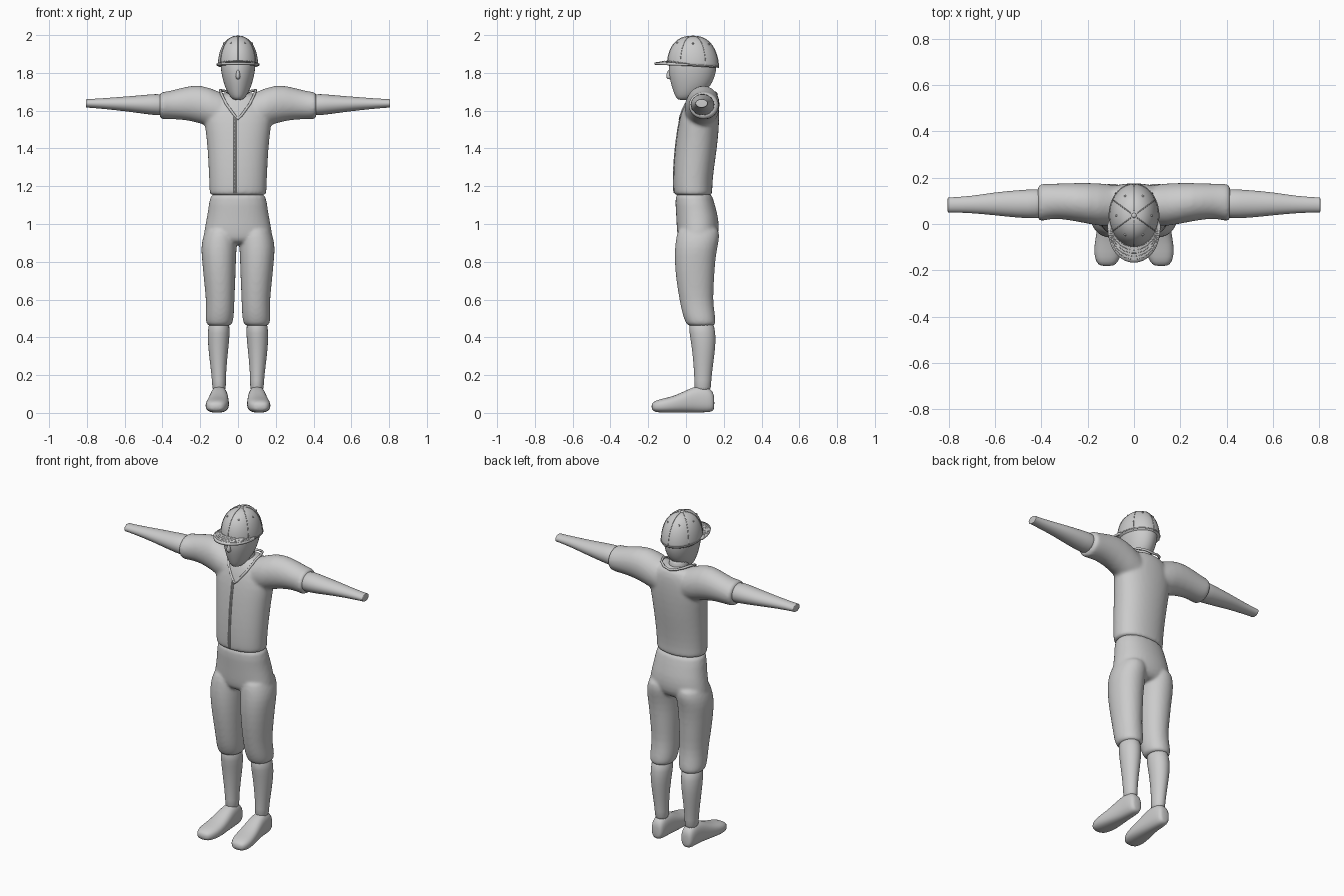
import bpy, bmesh, math
from mathutils import Vector
from mathutils.bvhtree import BVHTree

if "Cube" in bpy.data.objects:
    bpy.data.objects.remove(bpy.data.objects["Cube"])

grey = bpy.data.materials.new("light_grey")
grey.use_nodes = True
grey.diffuse_color = (0.6, 0.6, 0.6, 1)
grey.node_tree.nodes["Principled BSDF"].inputs["Base Color"].default_value = (0.6, 0.6, 0.6, 1)


def add_loft(bm, axis, rings, side=1, power=1.0, n=20):
    """Skin rounded sections; each ring is (position, u0, u1, v0, v1)."""
    u, v = [i for i in range(3) if i != axis]
    loops = []
    for pos, u0, u1, v0, v1 in rings:
        loop = []
        for k in range(n):
            a = math.tau * k / n
            c, s = math.cos(a), math.sin(a)
            p = Vector()
            p[axis] = pos
            p[u] = (u0 + u1) / 2 + (u1 - u0) / 2 * math.copysign(abs(c) ** power, c)
            p[v] = (v0 + v1) / 2 + (v1 - v0) / 2 * math.copysign(abs(s) ** power, s)
            p.x *= side
            loop.append(bm.verts.new(p))
        loops.append(loop)
    for a, b in zip(loops, loops[1:]):
        for k in range(n):
            bm.faces.new((a[k], a[(k + 1) % n], b[(k + 1) % n], b[k]))
    bm.faces.new(loops[0])
    bm.faces.new(loops[-1])


def finish(bm, name, subdiv=1, voxel=0):
    bmesh.ops.recalc_face_normals(bm, faces=bm.faces)
    for f in bm.faces:
        f.smooth = True
    mesh = bpy.data.meshes.new(name)
    bm.to_mesh(mesh)
    bm.free()
    mesh.materials.append(grey)
    ob = bpy.data.objects.new(name, mesh)
    bpy.context.collection.objects.link(ob)
    if subdiv:
        ob.modifiers.new("Subdivision", "SUBSURF").levels = subdiv
        ob.modifiers[-1].render_levels = subdiv
    if voxel:
        m = ob.modifiers.new("Union", "REMESH")
        m.mode, m.voxel_size, m.use_smooth_shade = "VOXEL", voxel, True
        m = ob.modifiers.new("Soften", "SMOOTH")
        m.factor, m.iterations = 0.5, 8
    return ob


def tube(name, points, radius, closed=False):
    cu = bpy.data.curves.new(name, "CURVE")
    cu.dimensions, cu.bevel_depth, cu.bevel_resolution = "3D", radius, 1
    cu.use_fill_caps = True
    sp = cu.splines.new("POLY")
    sp.points.add(len(points) - 1)
    for q, p in zip(sp.points, points):
        q.co = (*p, 1)
    sp.use_cyclic_u = closed
    cu.materials.append(grey)
    ob = bpy.data.objects.new(name, cu)
    bpy.context.collection.objects.link(ob)
    return ob


def sym(rows):
    """Sections centred on x = 0 from (z, half width, front, back)."""
    return [(z, -w, w, f, b) for z, w, f, b in rows]


# Shirt: torso fused with short sleeves
bm = bmesh.new()
add_loft(bm, 2, sym([(1.15, .145, -.055, .135), (1.155, .153, -.066, .142), (1.2, .153, -.069, .139),
                     (1.3, .158, -.067, .15), (1.4, .163, -.059, .165), (1.5, .174, -.046, .175),
                     (1.58, .185, -.03, .178), (1.65, .15, -.005, .175), (1.7, .09, .03, .155)]), power=.9)
sleeve = [(0, .03, .15, 1.5, 1.665), (.1, -.02, .175, 1.49, 1.7), (.2, 0, .18, 1.535, 1.745),
          (.3, .02, .177, 1.553, 1.722), (.36, .022, .175, 1.553, 1.705), (.4, .01, .175, 1.553, 1.7),
          (.413, .012, .17, 1.557, 1.697), (.416, .03, .155, 1.575, 1.68)]
for s in (1, -1):
    add_loft(bm, 0, sleeve, s)
shirt = finish(bm, "shirt", 1, .009)

# Trousers: hips fused with knee-length legs
bm = bmesh.new()
add_loft(bm, 2, sym([(1.19, .148, -.06, .135), (1.1, .156, -.057, .153), (1.04, .166, -.053, .172),
                     (.97, .18, -.05, .178), (.92, .187, -.045, .165), (.89, .15, -.02, .13)]), power=.9)
leg = [(1.0, .015, .165, -.04, .175), (.93, .004, .187, -.053, .18), (.88, .006, .197, -.06, .168),
       (.8, .01, .191, -.062, .155), (.7, .013, .181, -.053, .15), (.6, .018, .17, -.036, .143),
       (.53, .02, .171, -.022, .153), (.49, .024, .172, -.008, .158), (.465, .032, .166, .004, .156),
       (.46, .05, .15, .02, .14)]
for s in (1, -1):
    add_loft(bm, 2, leg, s, .95)
finish(bm, "trousers", 1, .008)

# Forearms, socks and shoes
forearm = [(.38, .03, .15, 1.575, 1.68), (.42, .022, .152, 1.573, 1.692), (.5, .026, .147, 1.583, 1.683),
           (.6, .037, .138, 1.597, 1.675), (.7, .047, .121, 1.608, 1.667), (.795, .05, .115, 1.616, 1.661),
           (.804, .05, .115, 1.616, 1.661), (.805, .05, .115, 1.616, 1.661)]
sock = [(.5, .045, .155, .01, .145), (.42, .042, .162, .018, .158), (.35, .05, .159, .03, .157),
        (.25, .06, .147, .04, .143), (.17, .065, .137, .045, .133), (.1, .062, .137, .042, .133)]
shoe = [(.15, .08, .12, .025, .08), (.143, .065, .135, .008, .115), (.115, .058, .143, .002, .138),
        (.06, .054, .146, .002, .145), (.01, .05, .154, .002, .125), (-.06, .046, .167, .001, .09),
        (-.12, .05, .175, 0, .077), (-.165, .068, .165, .004, .065), (-.183, .09, .145, .018, .048)]
for label, s in (("left", 1), ("right", -1)):
    for part, axis, rows, power in (("forearm", 0, forearm, 1), ("sock", 2, sock, 1), ("shoe", 1, shoe, .8)):
        bm = bmesh.new()
        add_loft(bm, axis, rows, s, power)
        finish(bm, f"{label}_{part}")

# Head with neck and a small nose
bm = bmesh.new()
add_loft(bm, 2, sym([(1.655, .02, -.04, .02), (1.67, .04, -.055, .055), (1.7, .058, -.067, .1),
                     (1.73, .071, -.077, .13), (1.77, .083, -.088, .15), (1.81, .091, -.094, .162),
                     (1.86, .095, -.09, .165), (1.9, .08, -.07, .14)]))
add_loft(bm, 2, sym([(1.54, .06, -.01, .12), (1.62, .057, .0, .13), (1.68, .054, .01, .128), (1.74, .054, .01, .128)]))
add_loft(bm, 2, sym([(1.765, .008, -.095, -.07), (1.775, .014, -.106, -.07), (1.79, .012, -.106, -.07),
                     (1.82, .007, -.096, -.07)]), n=10)
finish(bm, "head")

# Cap crown
CX, CY, CAP_Y, BASE, TALL = .107, .136, .037, 1.835, .16


def on_cap(angle, t, grow=1.0):
    r = math.cos(t) ** .82 * grow
    y = CAP_Y + CY * r * math.sin(angle)
    tilt = -.06 * (y - CAP_Y) * math.cos(t)
    return Vector((CX * r * math.cos(angle), y, BASE + tilt + TALL * math.sin(t) * grow))


bm = bmesh.new()
N = 36
rows = [[bm.verts.new(on_cap(math.tau * k / N, t * math.pi / 24)) for k in range(N)] for t in range(12)]
for a, b in zip(rows, rows[1:]):
    for k in range(N):
        bm.faces.new((a[k], a[(k + 1) % N], b[(k + 1) % N], b[k]))
bm.faces.new(rows[0])
bm.faces.new(rows[-1])
finish(bm, "cap_crown", 0)

# Cap seams, hem, eyelets and button
steps = [i * math.pi / 32 for i in range(16)]
for i in range(6):
    a = math.pi / 2 + i * math.pi / 3
    tube(f"cap_seam_{i + 1}", [on_cap(a, t) for t in steps], .0022)
    bpy.ops.mesh.primitive_uv_sphere_add(segments=10, ring_count=6, radius=.005,
                                         location=on_cap(a + math.pi / 6, .85))
    bpy.context.object.name = f"cap_eyelet_{i + 1}"
    bpy.context.object.data.materials.append(grey)
tube("cap_hem", [on_cap(math.tau * k / N, .04) for k in range(N)], .003, True)
bpy.ops.mesh.primitive_uv_sphere_add(segments=16, ring_count=8, radius=.011, location=(0, CAP_Y, 1.993))
bpy.context.object.name = "cap_button"
bpy.context.object.scale.z = .6
bpy.context.object.data.materials.append(grey)
bpy.ops.object.shade_smooth()


# Cap bill: crescent drooping toward both sides, with stitched arcs
def on_bill(u, f):
    a = math.pi * u
    inner = Vector((-.1 * math.cos(a), .025 - .11 * math.sin(a), 0))
    outer = Vector((-.113 * math.cos(a), .0 - .166 * math.sin(a) ** .85, 0))
    p = inner.lerp(outer, f)
    p.z = 1.843 + .018 * math.sin(a) - .012 * f * math.sin(a)
    return p


bm = bmesh.new()
U, F = 28, 5
grid = [[bm.verts.new(on_bill(i / U, j / F)) for j in range(F + 1)] for i in range(U + 1)]
for a, b in zip(grid, grid[1:]):
    for j in range(F):
        bm.faces.new((a[j], a[j + 1], b[j + 1], b[j]))
bill = finish(bm, "cap_bill", 0)
m = bill.modifiers.new("Thickness", "SOLIDIFY")
m.thickness, m.offset = .012, 0
for j in range(1, 6):
    tube(f"bill_stitch_{j}", [on_bill(.08 + .84 * i / U, j / 6) + Vector((0, 0, .006)) for i in range(U + 1)], .0015)

# Front placket and collar piping laid on the shirt
bpy.context.view_layer.update()
tree = BVHTree.FromObject(shirt, bpy.context.evaluated_depsgraph_get())


def drape(x, z):
    hit = tree.ray_cast(Vector((x, -1, z)), Vector((0, 1, 0)))[0]
    return hit if hit else Vector((x, .08, z))


for x in (-.019, -.009):
    tube("placket_edge", [drape(x, 1.165 + .02 * i) for i in range(21)], .0045)
side = [drape(x, z) for x, z in ((.018, 1.575), (.04, 1.605), (.062, 1.635), (.077, 1.665))]
side += [Vector(p) for p in ((.09, .04, 1.695), (.094, .085, 1.708), (.075, .13, 1.705), (.04, .155, 1.695))]
mirrored = [Vector((-p.x, p.y, p.z)) for p in reversed(side)]
tube("collar_piping", [drape(0, 1.556)] + side + [Vector((0, .162, 1.688))] + mirrored, .007, True)
